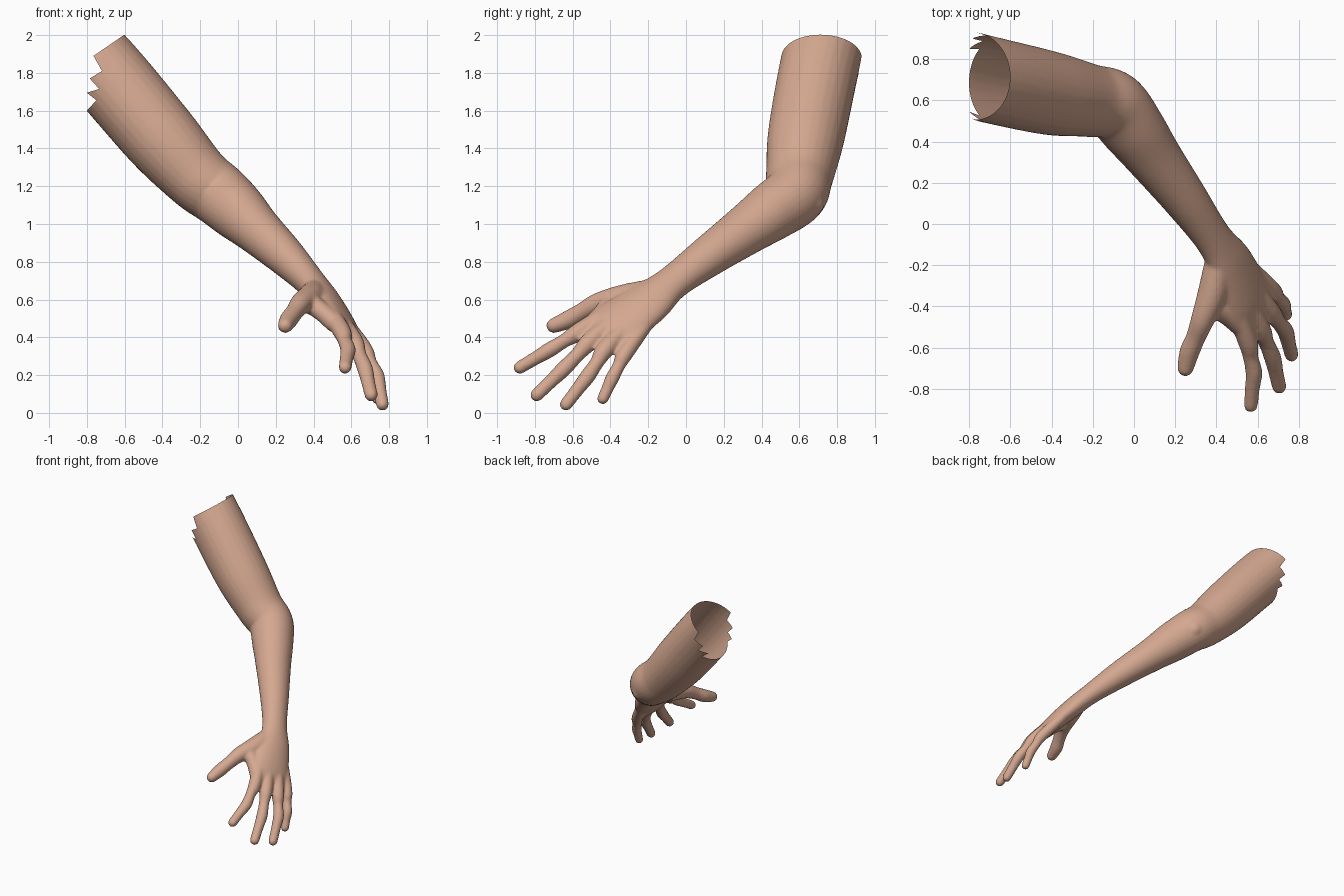
import bpy, bmesh, math
from mathutils import Vector

if "Cube" in bpy.data.objects:
    bpy.data.objects.remove(bpy.data.objects["Cube"])

WIDE = Vector((-0.41, -0.83, 0.38))      # across the hand, little finger to index
SIDES = 28
bm = bmesh.new()


def catmull(a, b, c, d, t):
    return [0.5 * (2 * q + (r - p) * t + (2 * p - 5 * q + 4 * r - s) * t * t
                   + (3 * q - p - 3 * r + s) * t ** 3) for p, q, r, s in zip(a, b, c, d)]


def limb(points, steps=6):
    """Closed smooth tube; each point is x, y, z, half width, half thickness."""
    pts = [p if len(p) == 5 else (*p, p[3]) for p in points]
    ext = [pts[0]] + pts + [pts[-1]]
    path = [catmull(*ext[i:i + 4], s / steps) for i in range(len(pts) - 1) for s in range(steps)]
    path.append(list(pts[-1]))
    rings = []
    for i, p in enumerate(path):
        a, b = path[max(i - 1, 0)], path[min(i + 1, len(path) - 1)]
        t = (Vector(b[:3]) - Vector(a[:3])).normalized()
        rings.append((Vector(p[:3]), t, p[3], p[4]))

    # rounded ends
    def cap(ring, sign):
        c, t, ra, rb = ring
        r = min(ra, rb)
        return [(c + t * sign * r * math.sin(k), t, ra - r + r * math.cos(k) if ra > rb * 1.5
                 else ra * math.cos(k), rb * math.cos(k)) for k in (0.4, 0.8, 1.15, 1.45)]
    rings = cap(rings[0], -1)[::-1] + rings + cap(rings[-1], 1)

    loops = []
    for c, t, ra, rb in rings:
        u = (WIDE - t * WIDE.dot(t)).normalized()
        v = t.cross(u)
        loops.append([bm.verts.new(c + u * ra * math.cos(2 * math.pi * k / SIDES)
                                   + v * rb * math.sin(2 * math.pi * k / SIDES))
                      for k in range(SIDES)])
    for a, b in zip(loops, loops[1:]):
        for k in range(SIDES):
            j = (k + 1) % SIDES
            bm.faces.new((a[k], a[j], b[j], b[k]))
    bm.faces.new(loops[0][::-1])
    bm.faces.new(loops[-1])


# upper arm, elbow, forearm, wrist and palm
limb([(-0.95, 0.76, 2.06, 0.21), (-0.70, 0.70, 1.80, 0.21), (-0.41, 0.635, 1.46, 0.203),
      (-0.22, 0.60, 1.25, 0.178), (-0.10, 0.575, 1.155, 0.168), (0.0, 0.455, 1.065, 0.155),
      (0.10, 0.32, 0.97, 0.136, 0.13), (0.25, 0.12, 0.83, 0.112, 0.105),
      (0.385, -0.07, 0.69, 0.098, 0.08), (0.47, -0.20, 0.585, 0.132, 0.075),
      (0.55, -0.36, 0.47, 0.155, 0.062), (0.59, -0.425, 0.405, 0.155, 0.046)], 8)
# elbow bone
limb([(-0.15, 0.665, 1.18, 0.085), (-0.06, 0.655, 1.115, 0.08)])

# fingers: hand bone start, knuckle, middle joint, tip
fingers = [
    ((0.43, -0.27, 0.62), (0.545, -0.55, 0.44), (0.582, -0.72, 0.335), (0.567, -0.88, 0.24), 0.041),
    ((0.46, -0.24, 0.60), (0.605, -0.49, 0.395), (0.672, -0.645, 0.235), (0.705, -0.79, 0.095), 0.042),
    ((0.49, -0.20, 0.57), (0.655, -0.415, 0.35), (0.735, -0.52, 0.195), (0.765, -0.635, 0.045), 0.041),
    ((0.51, -0.16, 0.54), (0.665, -0.315, 0.325), (0.725, -0.39, 0.185), (0.738, -0.44, 0.075), 0.037)]
for start, knuckle, joint, tip, r in fingers:
    k, j, e = Vector(knuckle), Vector(joint), Vector(tip)
    limb([(*start, r), (*k, r * 1.18), (*k.lerp(j, 0.55), r * 0.92), (*j, r),
          (*j.lerp(e, 0.5), r * 0.88), (*e, r * 0.84)])

# thumb and the web beside it
limb([(0.41, -0.15, 0.655, 0.06), (0.385, -0.32, 0.61, 0.072), (0.335, -0.46, 0.58, 0.058),
      (0.30, -0.55, 0.535, 0.048), (0.27, -0.62, 0.495, 0.049), (0.25, -0.70, 0.462, 0.04)])
limb([(0.385, -0.40, 0.58, 0.055), (0.45, -0.44, 0.53, 0.05), (0.51, -0.49, 0.475, 0.05)])

bmesh.ops.recalc_face_normals(bm, faces=bm.faces)
mesh = bpy.data.meshes.new("arm")
bm.to_mesh(mesh)
bm.free()
arm = bpy.data.objects.new("arm", mesh)
bpy.context.collection.objects.link(arm)

# fuse the limbs into one skin
rm = arm.modifiers.new("fuse", 'REMESH')
rm.mode = 'VOXEL'
rm.voxel_size = 0.009
sm = arm.modifiers.new("soften", 'SMOOTH')
sm.factor = 0.5
sm.iterations = 10
bpy.context.view_layer.objects.active = arm
arm.select_set(True)
for m in list(arm.modifiers):
    bpy.ops.object.modifier_apply(modifier=m.name)

# torn open shoulder end: cut along a zigzag seen from the front (x, z)
zigzag = [(-0.59, 2.01), (-0.765, 1.89), (-0.72, 1.81), (-0.785, 1.77),
          (-0.735, 1.715), (-0.80, 1.695), (-0.75, 1.655), (-0.80, 1.60)]
bm = bmesh.new()
bm.from_mesh(arm.data)
for (x0, z0), (x1, z1) in zip(zigzag, zigzag[1:]):
    faces = [f for f in bm.faces if f.calc_center_median().x < -0.5]
    geom = list({v for f in faces for v in f.verts}) + list({e for f in faces for e in f.edges}) + faces
    bmesh.ops.bisect_plane(bm, geom=geom, dist=1e-5, plane_co=(x0, 0, z0),
                           plane_no=(z1 - z0, 0, x0 - x1))


def edge_x(z):
    if z < zigzag[-1][1]:
        return zigzag[-1][0]
    for (x0, z0), (x1, z1) in zip(zigzag, zigzag[1:]):
        if z >= z1:
            return x0 + (x1 - x0) * (z - z0) / (z1 - z0)


gone = []
for f in bm.faces:
    c = f.calc_center_median()
    if c.x < -0.3 and c.x < edge_x(c.z):
        gone.append(f)
bmesh.ops.delete(bm, geom=gone, context='FACES')
bm.to_mesh(arm.data)
bm.free()

# skin colour
skin = bpy.data.materials.new("skin")
skin.diffuse_color = (0.66, 0.39, 0.28, 1)
skin.use_nodes = True
skin.node_tree.nodes["Principled BSDF"].inputs["Base Color"].default_value = skin.diffuse_color
arm.data.materials.clear()
arm.data.materials.append(skin)
bpy.ops.object.shade_smooth()
